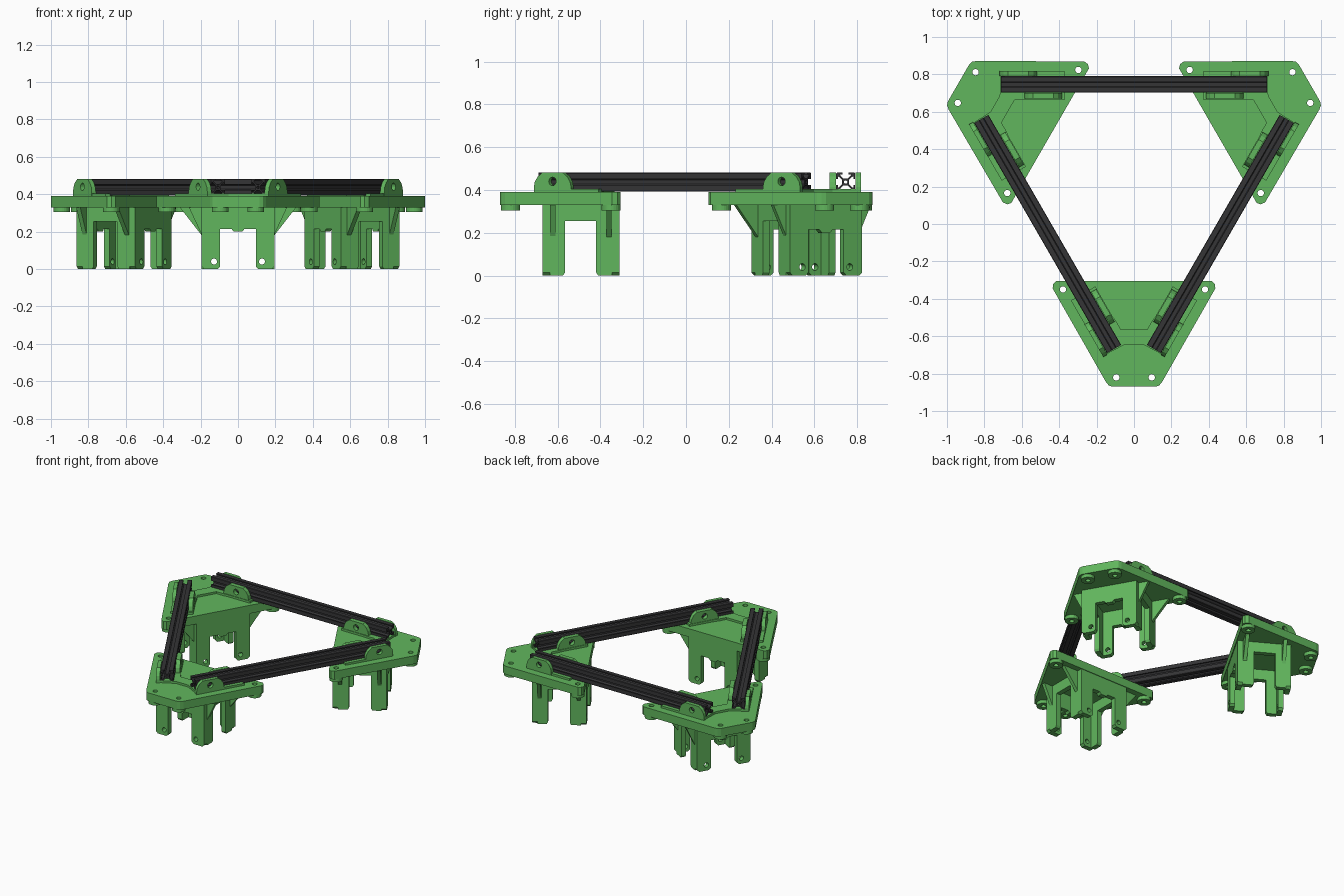
import bpy, bmesh, math
from mathutils import Matrix, Vector

if "Cube" in bpy.data.objects:
    bpy.data.objects.remove(bpy.data.objects["Cube"])

CY = 0.213          # centre of the three-fold symmetry
R = 0.533           # distance from that centre to each rail


def material(name, rgb):
    m = bpy.data.materials.new(name)
    m.diffuse_color = (*rgb, 1)
    m.use_nodes = True
    m.node_tree.nodes["Principled BSDF"].inputs["Base Color"].default_value = m.diffuse_color
    return m


GREEN = material("green_plastic", (0.12, 0.47, 0.11))
BLACK = material("black_metal", (0.035, 0.035, 0.037))


def circle(x, y, r, n=20):
    return [(x + r * math.cos(2 * math.pi * i / n), y + r * math.sin(2 * math.pi * i / n)) for i in range(n)]


def sym(half):
    """Close a right-hand half outline with its mirror image."""
    return half + [(-x, y) for x, y in reversed(half)]


def add_solid(bm, loops, depth, matrix, mirror=False):
    """Extrude an outline (with holes) and add it, optionally with its x mirror."""
    cu = bpy.data.curves.new("tmp", 'CURVE')
    cu.dimensions, cu.fill_mode, cu.extrude = '2D', 'BOTH', depth / 2
    for loop in loops:
        s = cu.splines.new('POLY')
        s.points.add(len(loop) - 1)
        for p, (x, y) in zip(s.points, loop):
            p.co = (x, y, 0, 1)
        s.use_cyclic_u = True
    ob = bpy.data.objects.new("tmp", cu)
    bpy.context.collection.objects.link(ob)
    dg = bpy.context.evaluated_depsgraph_get()
    me = bpy.data.meshes.new_from_object(ob.evaluated_get(dg))
    bpy.data.objects.remove(ob)
    bpy.data.curves.remove(cu)
    me.transform(matrix)
    bm.from_mesh(me)
    if mirror:
        me.transform(Matrix.Scale(-1, 4, (1, 0, 0)))
        bm.from_mesh(me)
    bpy.data.meshes.remove(me)


def part(name, mat, pieces):
    """Build one mesh from its pieces and place it at all three corners."""
    bm = bmesh.new()
    for piece in pieces:
        add_solid(bm, *piece)
    bmesh.ops.remove_doubles(bm, verts=bm.verts, dist=1e-5)
    bmesh.ops.recalc_face_normals(bm, faces=bm.faces)
    for f in bm.faces:
        f.smooth = False
    me = bpy.data.meshes.new(name)
    bm.to_mesh(me)
    bm.free()
    me.materials.append(mat)
    for k in range(3):
        ob = bpy.data.objects.new(f"{name}_{k + 1}", me)
        ob.location = (0, CY, 0)
        ob.rotation_euler = (0, 0, k * 2 * math.pi / 3)
        bpy.context.collection.objects.link(ob)


# Placement helpers: y is given in world terms for the front corner
def flat(z):
    return Matrix.Translation((0, -CY, z))


def facing_front(y):
    return Matrix.Translation((0, y - CY, 0)) @ Matrix.Rotation(math.pi / 2, 4, 'X')


def facing_side(x):
    return Matrix(((0, 0, 1, x), (1, 0, 0, -CY), (0, 1, 0, 0), (0, 0, 0, 1)))


# Right-hand rail of the front corner: t runs along it, n points outward
D = Vector((-0.5, -math.sqrt(0.75), 0))
N = Vector((math.sqrt(0.75), -0.5, 0))


def on_rail(t, n):
    v = N * (R + n) + D * t
    return (v.x, v.y + CY)


def along_rail(t, n):
    m = Matrix((D, (0, 0, 1), -N)).transposed().to_4x4()
    m.translation = N * (R + n) + D * t
    return m


# Corner plate with four screw holes
outline = sym([(0.415, -0.305), (0.432, -0.32), (0.435, -0.345),
               (0.15, -0.845), (0.135, -0.863), (0.115, -0.87)])
screws = [(0.38, -0.35), (0.095, -0.82)]
holes = [circle(s * x, y, 0.017) for x, y in screws for s in (1, -1)]
part("corner_plate", GREEN, [([outline] + holes, 0.06, flat(0.36))])

# Bosses under the screw holes
part("screw_boss", GREEN,
     [([circle(x, y, 0.045, 24), circle(x, y, 0.017)], 0.03, flat(0.32), True) for x, y in screws])

# Raised V-shaped seat under the rail ends
seat = sym([(0.05, -0.645), on_rail(0.713, 0.07), on_rail(0.37, 0.07), on_rail(0.37, -0.08),
            on_rail(0.55, -0.08), on_rail(0.59, -0.084), (0.07, -0.565)])
part("rail_seat", GREEN, [([seat], 0.02, flat(0.395))])

# Arched tabs bolted to both sides of each rail
arch = sym([(0.055, 0.481), (0.08, 0.462), (0.095, 0.438), (0.1, 0.415), (0.1, 0.385)])
tab = [arch, circle(0, 0.44, 0.02)]
part("rail_tab", GREEN, [(tab, 0.025, along_rail(0.618, 0.0585), True),
                         (tab, 0.03, along_rail(0.485, -0.061), True)])

# Inner and outer walls, each with two drilled legs
wall = sym([(0.195, 0.335), (0.195, 0.015), (0.18, 0), (0.11, 0), (0.095, 0.015),
            (0.095, 0.215), (0.035, 0.215), (0.022, 0.2)])
wall_loops = [wall, circle(0.128, 0.04, 0.016), circle(-0.128, 0.04, 0.016)]
part("leg_wall", GREEN, [(wall_loops, 0.035, facing_front(y)) for y in (-0.6525, -0.3275)])

# Side walls that turn each leg into an angle section
side = [(-0.635, 0.335), (-0.635, 0), (-0.575, 0), (-0.565, 0.015), (-0.565, 0.255),
        (-0.42, 0.255), (-0.42, 0.015), (-0.41, 0), (-0.345, 0), (-0.345, 0.335)]
part("leg_side_wall", GREEN, [([side], 0.035, facing_side(0.1775), True)])

# Triangular gussets between legs and plate
part("gusset", GREEN,
     [([[(0.19, 0.175), (0.19, 0.335), (x, 0.335)]], 0.025, facing_front(y), True)
      for x, y in ((0.315, -0.36), (0.265, -0.622))])

# Slotted rail: one quarter of the section, turned four times
quarter = [(0.044, -0.014), (0.036, -0.014), (0.036, -0.026), (0.03, -0.024), (0.016, -0.010),
           (0.016, 0.010), (0.03, 0.024), (0.036, 0.026), (0.036, 0.014), (0.044, 0.014),
           (0.044, 0.041), (0.041, 0.044)]
section = []
for k in range(4):
    c, s = ((1, 0), (0, 1), (-1, 0), (0, -1))[k]
    section += [(c * x - s * y, s * x + c * y) for x, y in quarter]
rail_place = Matrix.Translation((0, R, 0.437)) @ Matrix.Rotation(math.pi / 2, 4, 'Y')
part("slotted_rail", BLACK, [([section, circle(0, 0, 0.008, 12)], 1.42, rail_place)])
